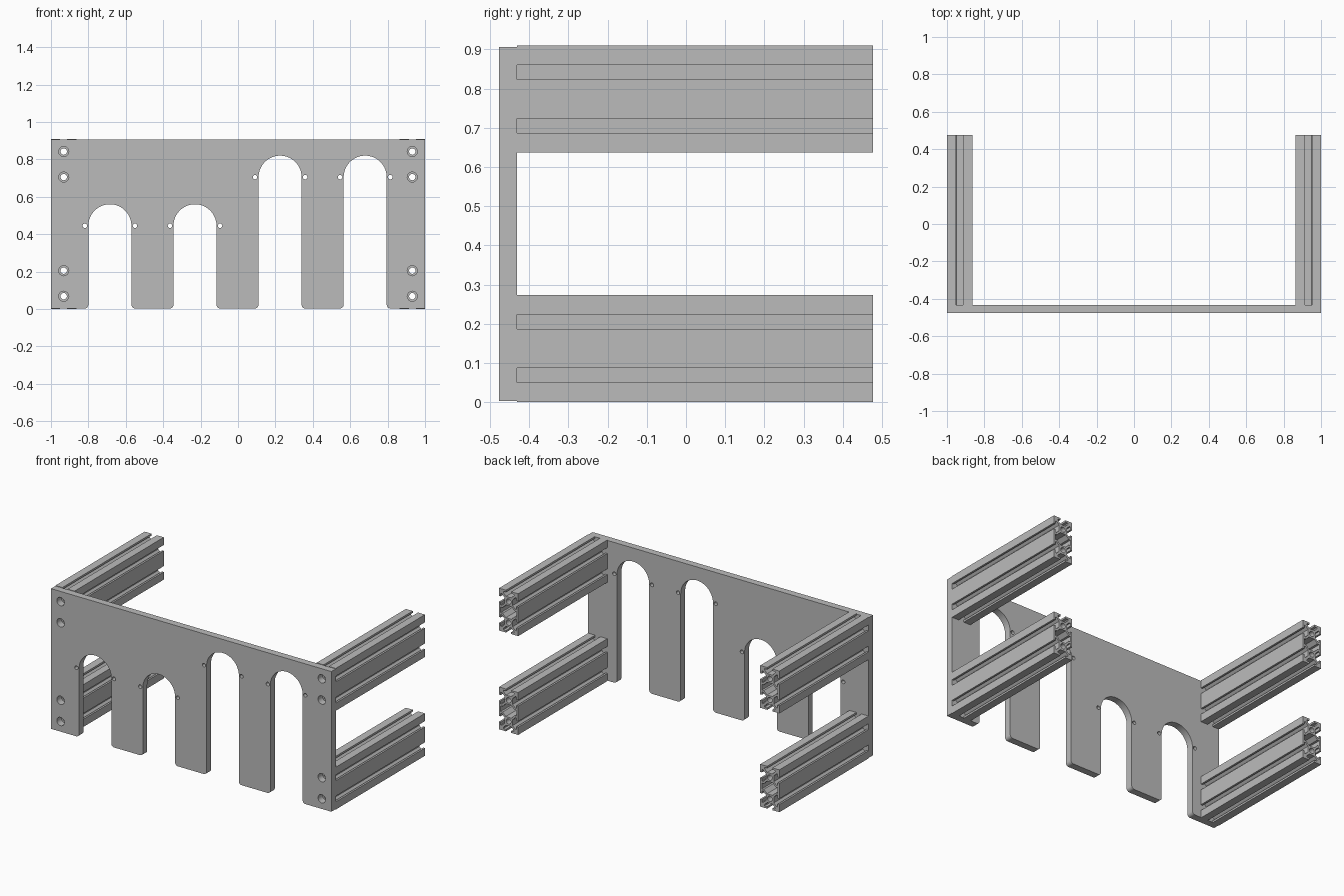
import bpy
import math

cube = bpy.data.objects.get("Cube")
if cube:
    bpy.data.objects.remove(cube, do_unlink=True)

FRONT, BACK, PLATE_BACK = -0.477, 0.477, -0.432
HEIGHT = 0.91
UNIT = 0.1365 / 20      # rail profile is drawn on a 20 x 40 module

grey = bpy.data.materials.new("plain_grey")
grey.use_nodes = True
colour = (0.5, 0.5, 0.5, 1)
grey.diffuse_color = colour
grey.node_tree.nodes["Principled BSDF"].inputs["Base Color"].default_value = colour


def arc(cx, cz, r, start, end, steps):
    return [(cx + r * math.cos(math.radians(start + (end - start) * i / steps)),
             cz + r * math.sin(math.radians(start + (end - start) * i / steps)))
            for i in range(steps + 1)]


def circle(cx, cz, r, steps=24):
    return arc(cx, cz, r, 0, 360, steps)[:-1]


def four_way(quarter):
    """Mirror a quarter outline, running from the top to the right side."""
    right = quarter + [(x, -z) for x, z in reversed(quarter)]
    return right + [(-x, z) for x, z in reversed(right)]


def extrude_outline(name, loops, y0, y1, x=0, z=0):
    """Fill an x-z outline with holes and extrude it along y."""
    curve = bpy.data.curves.new(name, "CURVE")
    curve.dimensions = "2D"
    curve.fill_mode = "BOTH"
    curve.extrude = (y1 - y0) / 2
    for loop in loops:
        spline = curve.splines.new("POLY")
        spline.points.add(len(loop) - 1)
        for point, (px, pz) in zip(spline.points, loop):
            point.co = (px, pz, 0, 1)
        spline.use_cyclic_u = True
    obj = bpy.data.objects.new(name, curve)
    bpy.context.collection.objects.link(obj)
    obj.location = (x, (y0 + y1) / 2, z)
    obj.rotation_euler = (math.pi / 2, 0, 0)
    bpy.ops.object.select_all(action="DESELECT")
    obj.select_set(True)
    bpy.context.view_layer.objects.active = obj
    bpy.ops.object.convert(target="MESH")
    obj = bpy.context.object
    obj.data.materials.clear()
    obj.data.materials.append(grey)
    bpy.ops.object.shade_smooth_by_angle(angle=math.radians(30))
    return obj


# Front plate with four arched openings and rounded leg corners
half, corner, low, high = 0.115, 0.02, 0.003, HEIGHT - 0.003
openings = [(-0.685, 0.445), (-0.23, 0.445), (0.225, 0.705), (0.68, 0.705)]
outline = [(-1, high), (-1, low)]
holes = []
for cx, cz in openings:
    outline += arc(cx - half - corner, low + corner, corner, -90, 0, 6)
    outline += arc(cx, cz, half, 180, 0, 32)
    outline += arc(cx + half + corner, low + corner, corner, 180, 270, 6)
    holes += [circle(cx + side * 0.134, cz, 0.012, 16) for side in (-1, 1)]
outline += [(1, low), (1, high)]

# Bolt holes line up with the rail bores
rail_x = 1 - 10 * UNIT
rail_heights = {"lower": 20 * UNIT, "upper": HEIGHT - 20 * UNIT}
for z in rail_heights.values():
    for side in (-1, 1):
        holes += [circle(side * rail_x, z + s * 10 * UNIT, 0.027) for s in (-1, 1)]
extrude_outline("front_plate", [outline] + holes, FRONT, PLATE_BACK)

# Slotted rail cross-section: T-slots, two bores and a central cavity
lip, skin, pocket, core = 2.75, 8.2, 5.5, 4.2
quarter = [(2.7, 10 + core), (pocket, 17), (pocket, 10 + skin), (lip, 10 + skin),
           (lip, 20), (10, 20),
           (10, 10 + lip), (skin, 10 + lip), (skin, 10 + pocket), (7, 10 + pocket),
           (core, 12.7), (core, 7.3),
           (7, 10 - pocket), (skin, 10 - pocket), (skin, 10 - lip), (10, 10 - lip)]
cavity = [(2.9, 6), (6.2, 2.7), (skin, 2.7)]
section = [four_way(quarter), four_way(cavity),
           circle(0, 10, 2.5), circle(0, -10, 2.5)]
section = [[(x * UNIT, z * UNIT) for x, z in loop] for loop in section]

# Four rails running back from the plate corners
for level, z in rail_heights.items():
    for side_name, side in (("left", 1), ("right", -1)):
        extrude_outline(f"{level}_{side_name}_rail", section,
                        PLATE_BACK, BACK, side * rail_x, z)
